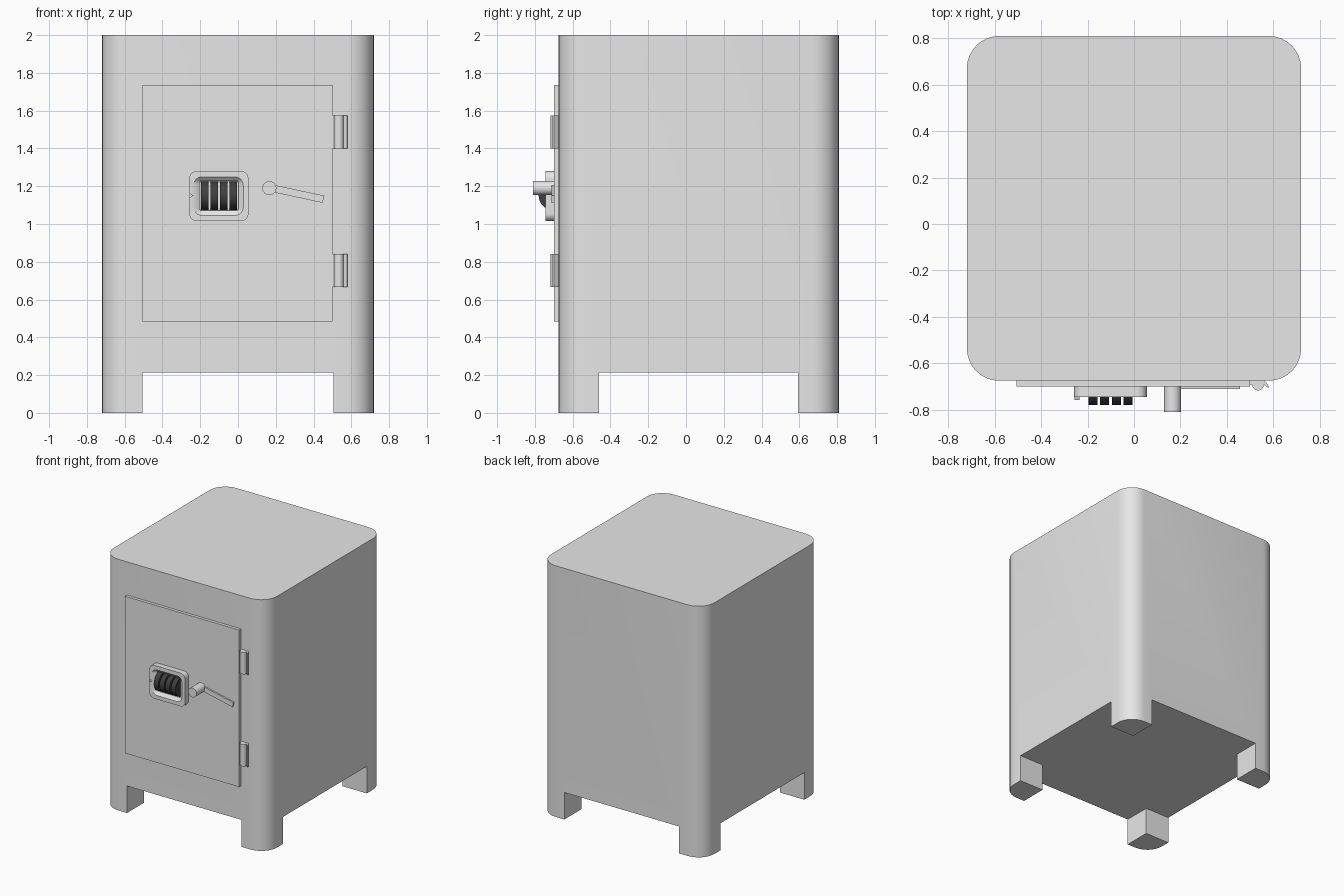
import bpy, bmesh, math
from mathutils import Matrix

cube = bpy.data.objects.get("Cube")
if cube:
    bpy.data.objects.remove(cube)


def material(name, rgb):
    m = bpy.data.materials.new(name)
    m.use_nodes = True
    m.diffuse_color = (*rgb, 1)
    m.node_tree.nodes["Principled BSDF"].inputs["Base Color"].default_value = (*rgb, 1)
    return m


GREY = material("safe grey", (0.8, 0.8, 0.8))
DARK = material("dial black", (0.05, 0.05, 0.05))

# Extrusion frames: profile (u, v) plus depth become world coordinates
AXES = {
    "z": lambda u, v, d: (u, v, d),
    "y": lambda u, v, d: (u, d, v),
    "x": lambda u, v, d: (d, u, v),
}


def finish(name, bm, mat, smooth=True):
    bmesh.ops.recalc_face_normals(bm, faces=bm.faces)
    mesh = bpy.data.meshes.new(name)
    bm.to_mesh(mesh)
    bm.free()
    mesh.materials.append(mat)
    obj = bpy.data.objects.new(name, mesh)
    bpy.context.collection.objects.link(obj)
    if smooth:
        shade(obj)
    return obj


def shade(obj):
    bpy.ops.object.select_all(action="DESELECT")
    obj.select_set(True)
    bpy.context.view_layer.objects.active = obj
    bpy.ops.object.shade_smooth_by_angle(angle=math.radians(35))


def loft(name, loops, axis="y", mat=GREY, smooth=True):
    """Skin a list of (profile, depth) loops and cap both ends."""
    bm = bmesh.new()
    rings = [[bm.verts.new(AXES[axis](u, v, d)) for u, v in prof] for prof, d in loops]
    for a, b in zip(rings, rings[1:]):
        n = len(a)
        for i in range(n):
            j = (i + 1) % n
            bm.faces.new((a[i], a[j], b[j], b[i]))
    bm.faces.new(rings[0])
    bm.faces.new(rings[-1])
    return finish(name, bm, mat, smooth)


def prism(name, profile, d0, d1, **kw):
    return loft(name, [(profile, d0), (profile, d1)], **kw)


def rect(u0, u1, v0, v1):
    return [(u0, v0), (u1, v0), (u1, v1), (u0, v1)]


def rounded(u0, u1, v0, v1, r, seg=8):
    pts = []
    corners = [(u1 - r, v1 - r), (u0 + r, v1 - r), (u0 + r, v0 + r), (u1 - r, v0 + r)]
    for k, (cu, cv) in enumerate(corners):
        for i in range(seg + 1):
            a = math.pi / 2 * (k + i / seg)
            pts.append((cu + r * math.cos(a), cv + r * math.sin(a)))
    return pts


def circle(cu, cv, r, n=32):
    return [(cu + r * math.cos(2 * math.pi * i / n), cv + r * math.sin(2 * math.pi * i / n))
            for i in range(n)]


# Cabinet, with a cross cut out below to leave four corner legs
body = prism("cabinet", rounded(-0.72, 0.72, -0.675, 0.81, 0.14), 0, 2, axis="z", smooth=False)
X, YF, YB, E = 0.505, -0.46, 0.592, 1.2
cross = [(-X, -E), (X, -E), (X, YF), (E, YF), (E, YB), (X, YB),
         (X, E), (-X, E), (-X, YB), (-E, YB), (-E, YF), (-X, YF)]
cutter = prism("leg_cutter", cross, -0.3, 0.215, axis="z", smooth=False)
cutter.hide_render = True
mod = body.modifiers.new("legs", "BOOLEAN")
mod.operation = "DIFFERENCE"
mod.solver = "EXACT"
mod.object = cutter
bpy.context.view_layer.objects.active = body
bpy.ops.object.modifier_apply(modifier=mod.name)
bpy.data.objects.remove(cutter)
shade(body)

# Door panel
prism("door", rect(-0.505, 0.5, 0.485, 1.735), -0.67, -0.699)

# Hinges: a barrel with a leaf
barrel = [(0.534 - 0.025 * math.cos(math.pi * i / 10), -0.692 - 0.025 * math.sin(math.pi * i / 10))
          for i in range(11)]
leaf = [(0.5, -0.67), (0.5, -0.692)] + barrel + [(0.578, -0.706), (0.58, -0.698), (0.56, -0.67)]
for label, z in (("upper", 1.4), ("lower", 0.667)):
    prism(label + "_hinge", leaf, z, z + 0.174, axis="z")

# Lock housing with a recessed window
loft("lock_housing", [
    (rounded(-0.258, 0.055, 1.015, 1.28, 0.04), -0.69),
    (rounded(-0.258, 0.055, 1.015, 1.28, 0.04), -0.745),
    (rounded(-0.235, 0.028, 1.045, 1.25, 0.045), -0.745),
    (rounded(-0.204, 0.002, 1.072, 1.228, 0.01), -0.725),
    (rounded(-0.204, 0.002, 1.072, 1.228, 0.01), -0.705),
])

# Four number wheels
for i in range(4):
    x = -0.177 + 0.0505 * i
    prism(f"number_wheel_{i + 1}", circle(-0.705, 1.15, 0.075), x - 0.0195, x + 0.0195,
          axis="x", mat=DARK)

# Pointer beside the wheels
prism("pointer", [(-0.256, 1.162), (-0.256, 1.138), (-0.234, 1.15)], -0.74, -0.757)

# Handle hub and lever
prism("handle_hub", circle(0.166, 1.19, 0.037), -0.69, -0.81)
prism("handle_lever", [(0.17, 1.172), (0.448, 1.112), (0.457, 1.15), (0.17, 1.211)], -0.695, -0.711)
